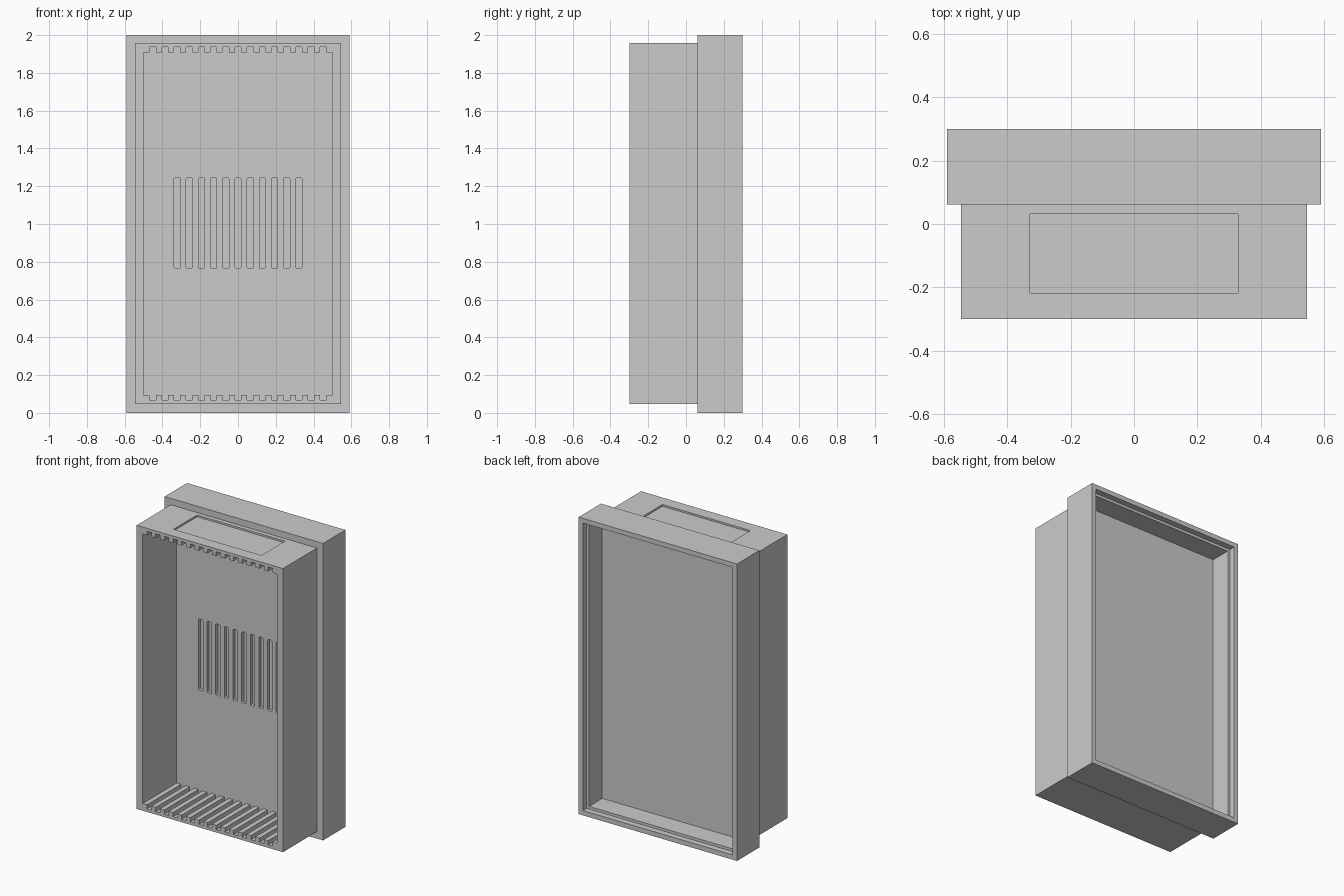
import bpy, bmesh

if "Cube" in bpy.data.objects:
    bpy.data.objects.remove(bpy.data.objects["Cube"])


def prism(name, outlines, y0, y1):
    """Extrude one or more XZ outlines from y0 to y1."""
    bm = bmesh.new()
    for pts in outlines:
        face = bm.faces.new([bm.verts.new((x, y0, z)) for x, z in pts])
        ext = bmesh.ops.extrude_face_region(bm, geom=[face])
        for v in ext["geom"]:
            if isinstance(v, bmesh.types.BMVert):
                v.co.y = y1
    bmesh.ops.recalc_face_normals(bm, faces=bm.faces)
    me = bpy.data.meshes.new(name)
    bm.to_mesh(me)
    bm.free()
    ob = bpy.data.objects.new(name, me)
    bpy.context.collection.objects.link(ob)
    return ob


def rect(x0, x1, z0, z1, c=0.0):
    """Rectangle outline, optionally with small eased corners."""
    if not c:
        return [(x0, z0), (x1, z0), (x1, z1), (x0, z1)]
    k = c * 0.3
    return [(x0 + c, z0), (x1 - c, z0), (x1 - k, z0 + k), (x1, z0 + c),
            (x1, z1 - c), (x1 - k, z1 - k), (x1 - c, z1), (x0 + c, z1),
            (x0 + k, z1 - k), (x0, z1 - c), (x0, z0 + c), (x0 + k, z0 + k)]


def cut(target, *cutters):
    """Subtract the cutters for good and remove them."""
    bpy.context.view_layer.objects.active = target
    for c in cutters:
        c.hide_render = True
        m = target.modifiers.new("cut", "BOOLEAN")
        m.operation, m.solver, m.object = "DIFFERENCE", "EXACT", c
        bpy.ops.object.modifier_apply(modifier=m.name)
        bpy.data.objects.remove(c)


PITCH, HALF = 0.0645, 0.0165

# front housing: open tube with grooved floor and ceiling
housing = prism("front_housing", [rect(-0.545, 0.545, 0.047, 1.957)], -0.3, 0.062)
floor, ceiling = [(-0.5, 0.095)], [(-0.5, 1.909)]
for i in range(-7, 8):
    a, b = i * PITCH - HALF, i * PITCH + HALF
    floor += [(a, 0.095), (a, 0.067), (b, 0.067), (b, 0.095)]
    ceiling += [(a, 1.909), (a, 1.937), (b, 1.937), (b, 1.909)]
floor.append((0.5, 0.095))
ceiling.append((0.5, 1.909))
cavity = prism("cavity_cutter", [floor + ceiling[::-1]], -0.4, 0.2)
# shallow recess in the top
recess = prism("recess_cutter", [rect(-0.328, 0.328, 1.945, 2.1)], -0.218, 0.032)
cut(housing, cavity, recess)

# back frame: stepped opening behind, blind vent slots in its front wall
frame = prism("back_frame", [rect(-0.59, 0.59, 0, 2)], 0.062, 0.3)
slots = [rect(i * PITCH - HALF, i * PITCH + HALF, 0.765, 1.245, 0.008)
         for i in range(-5, 6)]
cut(frame,
    prism("rebate_cutter", [rect(-0.558, 0.558, 0.032, 1.968)], 0.26, 0.4),
    prism("opening_cutter", [rect(-0.54, 0.54, 0.05, 1.95)], 0.12, 0.4),
    prism("slot_cutter", slots, 0.0, 0.085))
